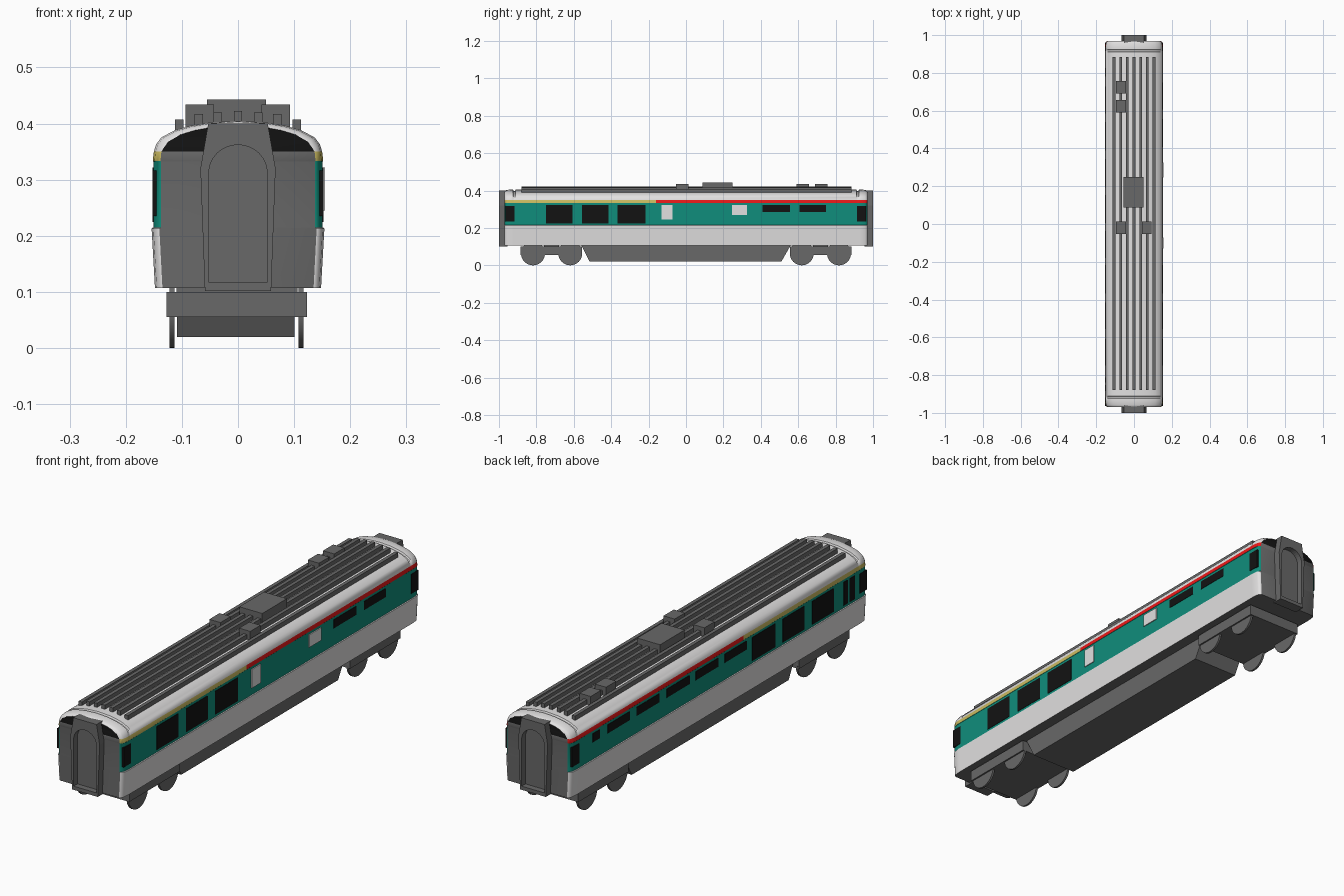
import bpy, bmesh, math
from mathutils import Matrix, Vector

if "Cube" in bpy.data.objects:
    bpy.data.objects.remove(bpy.data.objects["Cube"])

def material(name, r, g, b):
    m = bpy.data.materials.new(name)
    m.diffuse_color = (r, g, b, 1)
    m.use_nodes = True
    m.node_tree.nodes["Principled BSDF"].inputs["Base Color"].default_value = m.diffuse_color
    return m

WHITE = material("white paint", 0.76, 0.75, 0.75)
GREEN = material("green paint", 0.005, 0.27, 0.20)
YELLOW = material("yellow stripe", 0.60, 0.50, 0.12)
RED = material("red stripe", 0.85, 0.01, 0.01)
GREY = material("dark grey", 0.14, 0.14, 0.14)
BLACK = material("black glass", 0.006, 0.006, 0.006)


def finish(name, bm, mats):
    bmesh.ops.recalc_face_normals(bm, faces=bm.faces)
    me = bpy.data.meshes.new(name)
    bm.to_mesh(me)
    bm.free()
    for m in mats:
        me.materials.append(m)
    ob = bpy.data.objects.new(name, me)
    bpy.context.collection.objects.link(ob)
    return ob


def smooth(ob, angle):
    bpy.ops.object.select_all(action='DESELECT')
    ob.select_set(True)
    bpy.context.view_layer.objects.active = ob
    bpy.ops.object.shade_smooth_by_angle(angle=math.radians(angle))


def box(name, x, y, z, mat):
    bm = bmesh.new()
    bmesh.ops.create_cube(bm, size=1)
    for v in bm.verts:
        v.co = Vector([(a + b) / 2 + c * (b - a) for (a, b), c in zip((x, y, z), v.co)])
    return finish(name, bm, [mat])


def prism(name, outline, a, b, place, mat):
    """Extrude a 2D outline between a and b; place(u, v, w) gives the 3D point."""
    bm = bmesh.new()
    lo = [bm.verts.new(place(u, v, a)) for u, v in outline]
    hi = [bm.verts.new(place(u, v, b)) for u, v in outline]
    bm.faces.new(lo)
    bm.faces.new(hi)
    n = len(outline)
    for i in range(n):
        j = (i + 1) % n
        bm.faces.new((lo[i], lo[j], hi[j], hi[i]))
    return finish(name, bm, [mat])


# Body shell: half cross-section lofted along the length, corners drawn in at the ends
half = [(0.148, 0.107), (0.154, 0.213), (0.151, 0.215), (0.151, 0.332), (0.152, 0.333),
        (0.150, 0.350), (0.146, 0.363), (0.137, 0.375), (0.113, 0.388), (0.085, 0.396),
        (0.05, 0.402), (0.0, 0.405)]
profile = half + [(-x, z) for x, z in half[-2::-1]]
ends = [(0.97, 0.91, 0.972), (0.966, 0.95, 0.985), (0.958, 0.98, 0.995), (0.935, 1, 1),
        (0.925, 1, 1), (0.922, 1, 0.975), (0.914, 1, 0.975), (0.911, 1, 1)]
sections = [(-y, sx, sz) for y, sx, sz in ends] + [(-0.16, 1, 1)] + ends[::-1]
bm = bmesh.new()
rings = []
for y, sx, sz in sections:
    ring = []
    for x, z in profile:
        k = sz if z > 0.355 else 1       # only the roof drops
        ring.append(bm.verts.new((x * sx, y, 0.107 + (z - 0.107) * k)))
    rings.append(ring)
n = len(profile)
for s in range(len(rings) - 1):
    for i in range(n):
        j = (i + 1) % n
        f = bm.faces.new((rings[s][i], rings[s][j], rings[s + 1][j], rings[s + 1][i]))
        c = f.calc_center_median()
        if i == n - 1:
            f.material_index = 4         # floor
        elif 0.2145 < c.z < 0.3325:
            f.material_index = 1
        elif 0.3325 < c.z < 0.3505 and abs(c.x) > 0.13:
            f.material_index = 2 if c.y < -0.16 else 3
for ring in (rings[0], rings[-1]):       # end walls, black glass above
    for i in range(n // 2):
        vs = [ring[i], ring[i + 1], ring[n - 2 - i], ring[n - 1 - i]]
        if vs[1] is vs[2]:
            vs.pop(2)
        f = bm.faces.new(vs)
        f.material_index = 5 if f.calc_center_median().z > 0.35 else 4
smooth(finish("body_shell", bm, [WHITE, GREEN, YELLOW, RED, GREY, BLACK]), 35)


# Side windows and panels as thin plates: (y range, z range)
def plates(name, side, spans, z, mat, x0=0.1475, x1=0.1525):
    for a, b in spans:
        xs = (x0, x1) if side > 0 else (-x1, -x0)
        box(name, xs, (a, b), z, mat)

big = [(-0.748, -0.608), (-0.557, -0.415), (-0.367, -0.217)]
end_windows = [(-0.964, -0.918), (0.915, 0.962)]
for side in (1, -1):
    plates("large_window", side, big, (0.225, 0.322), BLACK)
    plates("end_window", side, end_windows, (0.235, 0.316), BLACK, 0.145)
plates("slim_window", 1, [(0.408, 0.555), (0.606, 0.748)], (0.286, 0.322), BLACK)
plates("slim_window", -1, [(0.585, 0.728), (0.39, 0.54), (0.193, 0.343), (0.004, 0.154),
                           (-0.18, -0.036), (0.78, 0.826)], (0.286, 0.322), BLACK)
plates("narrow_window", -1, [(-0.84, -0.813), (-0.885, -0.852)], (0.225, 0.322), BLACK)
plates("side_panel", 1, [(-0.13, -0.072)], (0.245, 0.322), WHITE, 0.148, 0.155)
plates("side_panel", 1, [(0.245, 0.325)], (0.27, 0.322), WHITE, 0.148, 0.155)

# Gangway frames: tapered outline with an arched opening, on both ends
outer = [(-0.059, 0.102), (0.059, 0.102), (0.067, 0.32), (0.053, 0.4), (-0.053, 0.4), (-0.067, 0.32)]
arch = [(0.052, 0.117)] + [(0.052 * math.cos(t * math.pi / 16), 0.312 + 0.05 * math.sin(t * math.pi / 16))
                           for t in range(17)] + [(-0.052, 0.117)]
for sign, name in ((-1, "front_gangway"), (1, "back_gangway")):
    y0, y1 = 0.955 * sign, 1.0 * sign
    frame = prism(name, outer, y0, y1, lambda u, v, w: (u, w, v), GREY)
    cutter = prism(name + "_cutter", arch, 0.975 * sign, 1.05 * sign, lambda u, v, w: (u, w, v), GREY)
    cutter.hide_render = True
    cutter.hide_set(True)
    mod = frame.modifiers.new("opening", 'BOOLEAN')
    mod.operation, mod.solver, mod.object = 'DIFFERENCE', 'EXACT', cutter
    bpy.context.view_layer.objects.active = frame
    bpy.ops.object.modifier_apply(modifier=mod.name)
    bpy.data.objects.remove(cutter)

# Roof ribs, lower towards the sides
for x, top in ((0, 0.422), (0.036, 0.42), (0.07, 0.417), (0.105, 0.407)):
    for s in ((1, -1) if x else (1,)):
        box("roof_rib", (s * x - 0.0075, s * x + 0.0075), (-0.88, 0.885), (0.385, top), GREY)

# Roof equipment
box("roof_unit", (-0.055, 0.05), (0.087, 0.248), (0.40, 0.443), GREY)
for x0, y0 in ((-0.094, 0.69), (-0.094, 0.59), (-0.094, -0.053), (0.042, -0.053)):
    box("roof_box", (x0, x0 + 0.051), (y0, y0 + 0.067), (0.39, 0.434), GREY)

# Underfloor equipment skirt, tapered at both ends
prism("underfloor_skirt", [(-0.515, 0.02), (0.51, 0.02), (0.56, 0.108), (-0.56, 0.108)],
      -0.109, 0.101, lambda u, v, w: (w, u, v), GREY)

# Bogies with thin wheel discs
for s in (-1, 1):
    ys = sorted((s * 0.556, s * 0.886))
    box("bogie_frame", (-0.127, 0.123), ys, (0.055, 0.1), GREY)
    box("bogie_bolster", (-0.11, 0.106), (s * 0.72 - 0.04, s * 0.72 + 0.04), (0.095, 0.11), GREY)
    for y in (s * 0.818, s * 0.619):
        for x in (-0.118, 0.112):
            bm = bmesh.new()
            bmesh.ops.create_cone(bm, cap_ends=True, segments=32, radius1=0.064, radius2=0.064, depth=0.009,
                                  matrix=Matrix.Translation((x, y, 0.064)) @ Matrix.Rotation(math.pi / 2, 4, 'Y'))
            smooth(finish("wheel", bm, [GREY]), 40)
